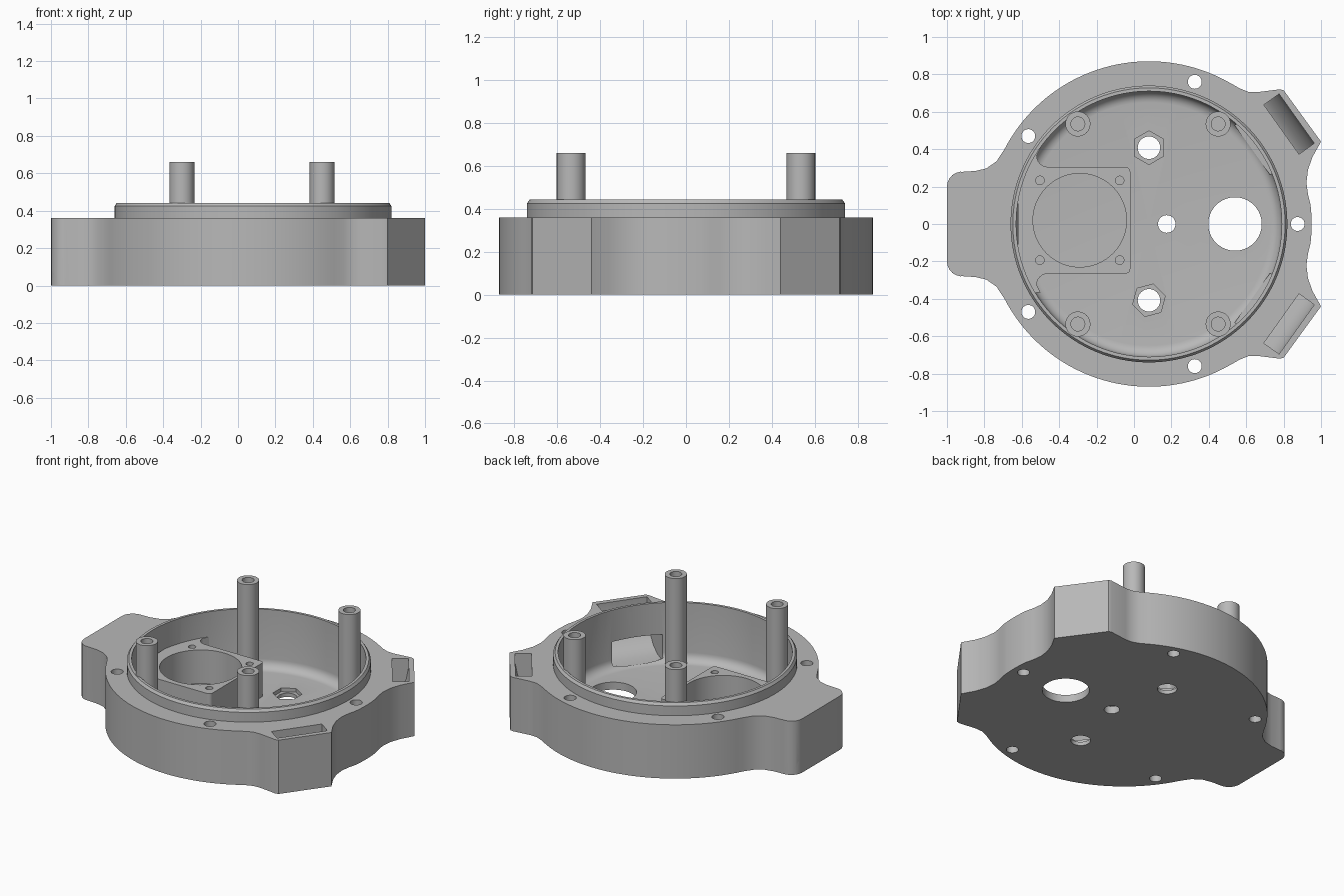
import bpy, bmesh
from math import sin, cos, pi, radians, atan2
from mathutils import Matrix, Vector

cube = bpy.data.objects.get("Cube")
if cube:
    bpy.data.objects.remove(cube, do_unlink=True)

CX = 0.08        # centre of the round housing
FLOOR = 0.05     # top of the inside floor
FLANGE = 0.36    # top of the flange

grey = bpy.data.materials.new("plain grey")
grey.use_nodes = True
COLOUR = (0.48, 0.48, 0.48, 1)
grey.diffuse_color = COLOUR
grey.node_tree.nodes["Principled BSDF"].inputs["Base Color"].default_value = COLOUR


def finish(name, bm):
    bmesh.ops.recalc_face_normals(bm, faces=bm.faces)
    mesh = bpy.data.meshes.new(name)
    bm.to_mesh(mesh)
    bm.free()
    mesh.materials.append(grey)
    obj = bpy.data.objects.new(name, mesh)
    bpy.context.collection.objects.link(obj)
    return obj


def prism(name, pts, z0, z1, matrix=None):
    """Straight extrusion of a 2D outline."""
    bm = bmesh.new()
    face = bm.faces.new([bm.verts.new((x, y, z0)) for x, y in pts])
    new = bmesh.ops.extrude_face_region(bm, geom=[face])["geom"]
    bmesh.ops.translate(bm, vec=(0, 0, z1 - z0),
                        verts=[v for v in new if isinstance(v, bmesh.types.BMVert)])
    if matrix:
        bm.transform(matrix)
    return finish(name, bm)


def revolve(name, profile, x, y, steps):
    """Closed (radius, z) profile turned around a vertical axis."""
    bm = bmesh.new()
    rings = []
    for i in range(steps):
        a = 2 * pi * i / steps
        rings.append([bm.verts.new((x + r * cos(a), y + r * sin(a), z)) for r, z in profile])
    n = len(profile)
    for i in range(steps):
        a, b = rings[i], rings[(i + 1) % steps]
        for j in range(n):
            k = (j + 1) % n
            bm.faces.new((a[j], b[j], b[k], a[k]))
    bmesh.ops.remove_doubles(bm, verts=bm.verts, dist=1e-5)
    return finish(name, bm)


def arc(x, y, r, start, end, steps):
    return [(x + r * cos(radians(start + (end - start) * i / steps)),
             y + r * sin(radians(start + (end - start) * i / steps))) for i in range(steps + 1)]


def circle(x, y, r, steps=32, turn=0):
    return arc(x, y, r, turn, turn + 360, steps)[:-1]


def radial(name, profile, angle, half_width):
    """Extrude a (radius, z) profile sideways, pointing out at an angle."""
    a = radians(angle)
    m = Matrix(((cos(a), 0, sin(a), CX), (sin(a), 0, -cos(a), 0), (0, 1, 0, 0), (0, 0, 0, 1)))
    return prism(name, profile, -half_width, half_width, m)


def boolean(target, tool, operation="DIFFERENCE"):
    tool.hide_render = True
    mod = target.modifiers.new("cut", "BOOLEAN")
    mod.operation = operation
    mod.solver = "EXACT"
    mod.object = tool
    bpy.context.view_layer.objects.active = target
    bpy.ops.object.modifier_apply(modifier=mod.name)
    bpy.data.objects.remove(tool, do_unlink=True)


def smooth(obj):
    bpy.ops.object.select_all(action="DESELECT")
    obj.select_set(True)
    bpy.context.view_layer.objects.active = obj
    bpy.ops.object.shade_smooth_by_angle(angle=radians(30))


# Housing outline: round body with three lugs, mirrored front to back
half = arc(CX, 0, 0.87, 0, 7, 3)
half += [(0.93, 0.16), (0.922, 0.22), (0.93, 0.29), (0.955, 0.36), (1.0, 0.44),
         (0.80, 0.715), (0.78, 0.72), (0.66, 0.705), (0.61, 0.707), (0.565, 0.725)]
half += arc(CX, 0, 0.87, 60, 153, 36)
half += [(-0.735, 0.335), (-0.79, 0.297), (-0.85, 0.283), (-0.92, 0.28)]
half += arc(-0.92, 0.20, 0.08, 80, 180, 6)
outline = half + [(x, -y) for x, y in reversed(half[1:])]
housing = prism("housing", outline, 0, FLANGE)

# Raised lip and hollow interior with a rounded floor edge
lip = [(0, 0.2), (0.74, 0.2), (0.74, 0.425), (0.728, 0.442), (0, 0.442)]
boolean(housing, revolve("lip", lip, CX, 0, 128), "UNION")
hollow = [(0, FLOOR)] + arc(0.65, FLOOR + 0.06, 0.06, -90, 0, 6) + [(0.71, 0.5), (0, 0.5)]
boolean(housing, revolve("hollow", hollow, CX, 0, 128))

# Rounded underside of the single lug, and its pocket leading inside
under = arc(0.96, 0.12, 0.12, -90, 0, 10) + [(1.2, 0.12), (1.2, -0.1), (0.96, -0.1)]
boolean(housing, radial("lug_rounding", under, 180, 0.4))
pocket = arc(0.96, 0.125, 0.07, -90, 0, 8) + [(1.03, 0.5), (0.87, 0.5), (0.87, 0.23),
                                              (0.66, 0.23), (0.66, 0.055)]
boolean(housing, radial("lug_pocket", pocket, 180, 0.225))

# Ramped pockets in the paired lugs
ramp = [(0.97, 0.5), (0.97, 0.30), (0.955, 0.22), (0.92, 0.15), (0.86, 0.09), (0.78, 0.06),
        (0.68, 0.055), (0.68, 0.23), (0.87, 0.23), (0.87, 0.5)]
for side in (1, -1):
    boolean(housing, radial("ramp_pocket", ramp, 35.5 * side, 0.162))

# Through holes in the flange and floor
holes = [(0.875, 0, 0.037), (0.175, 0, 0.047), (0.54, 0, 0.143)]
for s in (1, -1):
    holes += [(0.325, 0.76 * s, 0.037), (-0.565, 0.47 * s, 0.037), (CX, 0.408 * s, 0.06)]
for x, y, r in holes:
    boolean(housing, prism("hole", circle(x, y, r, 40), -0.1, 0.6))

# Hexagonal nut recesses
for y, turn in ((0.408, 30), (-0.408, 15)):
    boolean(housing, prism("nut_recess", circle(CX, y, 0.09, 6, turn), 0.025, 0.2))
smooth(housing)

# Motor mount block flaring into the wall
MX, MY = -0.29, 0.02
side = arc(-0.045, 0.26, 0.025, 0, 90, 5) + [(-0.45, 0.285)]
side += arc(-0.46, 0.345, 0.06, -90, -180, 6) + [(-0.50, 0.385), (-0.62, 0.40)]
block = [(x, MY + y) for x, y in side] + [(x, MY - y) for x, y in reversed(side)]
mount = prism("motor_mount", block, 0.03, 0.275)
boolean(mount, prism("bore", circle(MX, MY, 0.25, 64), 0, 0.5))
for sx in (1, -1):
    for sy in (1, -1):
        boolean(mount, prism("screw_hole", circle(MX + 0.213 * sx, MY + 0.213 * sy, 0.023, 20),
                             0.1, 0.5))
channel = [(0.9, 0), (0.9, 0.23), (0.45, 0.23), (0.45, 0)]
boolean(mount, radial("cable_channel", channel, 180, 0.17))
smooth(mount)

# Four hollow standoff posts
post = [(0, 0.03), (0.067, 0.03), (0.067, 0.66), (0.037, 0.66), (0.037, 0.45), (0, 0.45)]
for x, xname in ((-0.30, "right"), (0.45, "left")):
    for y, yname in ((-0.535, "front"), (0.535, "back")):
        smooth(revolve(f"post_{yname}_{xname}", post, x, y, 32))
